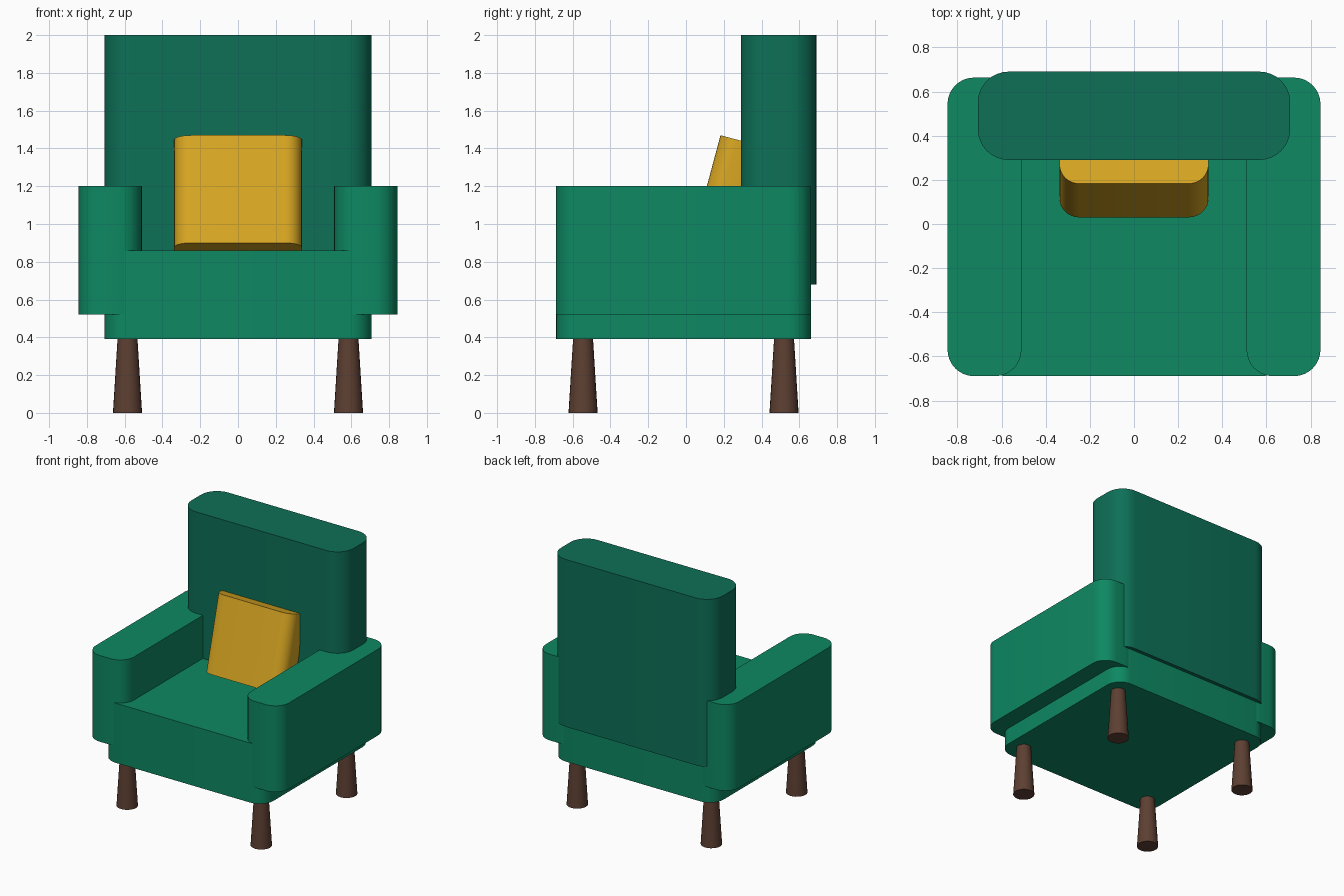
import bpy
import bmesh
import math

SMOOTH = math.radians(30)

# Remove the default cube
if "Cube" in bpy.data.objects:
    bpy.data.objects.remove(bpy.data.objects["Cube"], do_unlink=True)


def make_material(name, rgb):
    mat = bpy.data.materials.new(name)
    mat.use_nodes = True
    colour = (*rgb, 1.0)
    mat.diffuse_color = colour
    for node in mat.node_tree.nodes:
        if node.type == "BSDF_PRINCIPLED":
            node.inputs["Base Color"].default_value = colour
            node.inputs["Roughness"].default_value = 0.8
    return mat


green = make_material("green fabric", (0.004, 0.246, 0.122))
dark_green = make_material("dark green fabric", (0.004, 0.162, 0.095))
gold = make_material("gold fabric", (0.694, 0.386, 0.016))
brown = make_material("brown wood", (0.109, 0.050, 0.032))


def finish(bm, name, mat, location, tilt=0.0):
    """Turn a bmesh into a smooth-shaded object with sharp edges kept."""
    mesh = bpy.data.meshes.new(name)
    bm.to_mesh(mesh)
    bm.free()
    obj = bpy.data.objects.new(name, mesh)
    bpy.context.collection.objects.link(obj)
    obj.location = location
    obj.rotation_euler.x = tilt
    mesh.materials.append(mat)
    bpy.ops.object.select_all(action="DESELECT")
    obj.select_set(True)
    bpy.context.view_layer.objects.active = obj
    bpy.ops.object.shade_smooth_by_angle(angle=SMOOTH)
    return obj


def rounded_block(name, mat, size, location, radius, tilt=0.0):
    """Box with only its upright edges rounded."""
    bm = bmesh.new()
    bmesh.ops.create_cube(bm, size=1.0)
    bmesh.ops.scale(bm, vec=size, verts=bm.verts)
    upright = [e for e in bm.edges
               if abs(e.verts[0].co.z - e.verts[1].co.z) > size[2] / 2]
    bmesh.ops.bevel(bm, geom=upright, offset=radius, segments=8,
                    profile=0.5, affect="EDGES")
    return finish(bm, name, mat, location, tilt)


def tapered_leg(name, location):
    """Round leg, wider at the floor."""
    height = 0.42
    bm = bmesh.new()
    bmesh.ops.create_cone(bm, cap_ends=True, segments=24,
                          radius1=0.077, radius2=0.051, depth=height)
    return finish(bm, name, brown, (*location, height / 2))


# Seat and backrest
rounded_block("seat", green, (1.415, 1.35, 0.47), (0, -0.013, 0.625), 0.12)
rounded_block("backrest", dark_green, (1.415, 0.40, 1.32), (0, 0.49, 1.34), 0.14)

# Arms and legs on both sides
for side, sx in (("left", 1), ("right", -1)):
    rounded_block(side + "_arm", green, (0.335, 1.352, 0.68),
                  (sx * 0.677, -0.013, 0.86), 0.12)
    for end, y in (("front", -0.545), ("back", 0.519)):
        tapered_leg(f"{end}_{side}_leg", (sx * 0.585, y))

# Cushion leaning against the backrest, placed from its lower front edge
tilt = math.radians(-15)
depth, height = 0.25, 0.59
cy = 0.03 + depth / 2 * math.cos(tilt) - height / 2 * math.sin(tilt)
cz = 0.90 + depth / 2 * math.sin(tilt) + height / 2 * math.cos(tilt)
rounded_block("cushion", gold, (0.675, depth, height), (0, cy, cz), 0.09, tilt)
